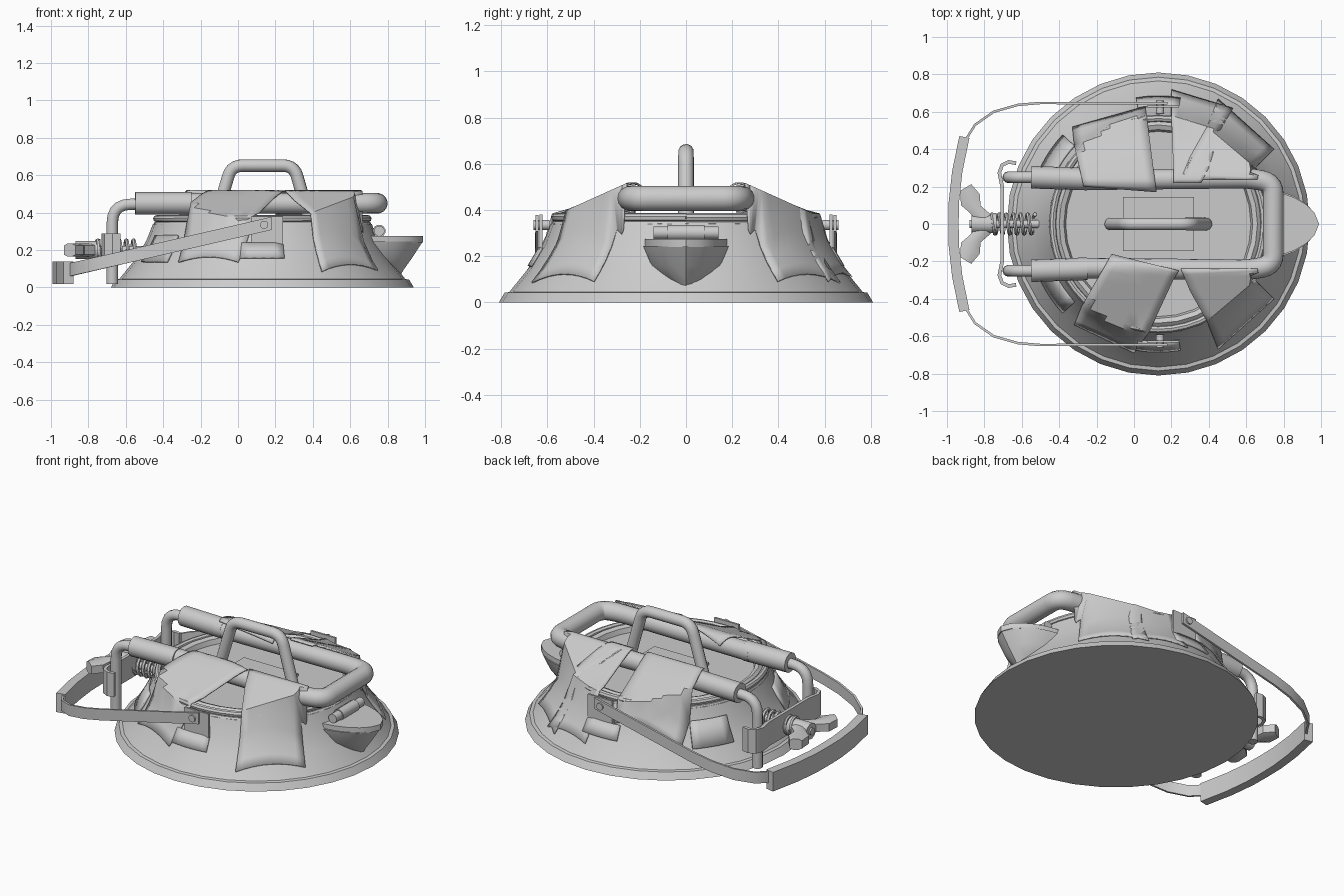
import bpy, bmesh, math
from mathutils import Vector, Matrix

if "Cube" in bpy.data.objects:
    bpy.data.objects.remove(bpy.data.objects["Cube"])

grey = bpy.data.materials.new("light_grey")
grey.diffuse_color = (0.6, 0.6, 0.6, 1)
grey.use_nodes = True
grey.node_tree.nodes["Principled BSDF"].inputs["Base Color"].default_value = grey.diffuse_color
CX = 0.13                                   # body axis
PROFILE = [(0.81, 0), (0.785, 0.042), (0.765, 0.045), (0.68, 0.15), (0.62, 0.25), (0.585, 0.34)]


def finish(name, bm, smooth=True):
    bmesh.ops.recalc_face_normals(bm, faces=bm.faces)
    me = bpy.data.meshes.new(name)
    bm.to_mesh(me)
    bm.free()
    ob = bpy.data.objects.new(name, me)
    bpy.context.collection.objects.link(ob)
    me.materials.append(grey)
    if smooth:
        bpy.ops.object.select_all(action='DESELECT')
        ob.select_set(True)
        bpy.context.view_layer.objects.active = ob
        bpy.ops.object.shade_smooth_by_angle(angle=math.radians(35))
    return ob


def loft(name, rings, closed=True, caps=True, smooth=True):
    bm = bmesh.new()
    rows = [[bm.verts.new(p) for p in r] for r in rings]
    n = len(rows[0])
    for a, b in zip(rows, rows[1:]):
        for i in range(n if closed else n - 1):
            j = (i + 1) % n
            bm.faces.new((a[i], a[j], b[j], b[i]))
    if caps and closed:
        bm.faces.new(rows[0])
        bm.faces.new(rows[-1])
    return finish(name, bm, smooth)


def lathe(name, prof, n=32):
    return loft(name, [[(CX + r * math.cos(2 * math.pi * i / n), r * math.sin(2 * math.pi * i / n), z)
                        for i in range(n)] for r, z in prof])


def tube(name, pts, r, n=12):
    pts = [Vector(p) for p in pts]
    rings, side = [], None
    for i, p in enumerate(pts):
        d0 = (p - pts[max(i - 1, 0)]).normalized()
        d1 = (pts[min(i + 1, len(pts) - 1)] - p).normalized()
        t = (d0 + d1).normalized()
        if side is None:
            side = t.orthogonal()
        side = (side - t * side.dot(t)).normalized()
        up = t.cross(side)
        rings.append([p + r * (math.cos(a) * side + math.sin(a) * up)
                      for a in (2 * math.pi * k / n for k in range(n))])
    return loft(name, rings)


def rounded(pts, r, n=5):
    """Round the inner corners of a polyline."""
    pts = [Vector(p) for p in pts]
    out = [pts[0]]
    for a, b, c in zip(pts, pts[1:], pts[2:]):
        p, q = b + (a - b).normalized() * r, b + (c - b).normalized() * r
        for k in range(n + 1):
            t = k / n
            out.append(p * (1 - t) ** 2 + b * 2 * t * (1 - t) + q * t * t)
    return out + [pts[-1]]


def band(name, plan, zc, h, t):
    """Upright flat bar following a plan path."""
    pts = [Vector(p) for p in plan]
    rings = []
    for i, p in enumerate(pts):
        d = (pts[min(i + 1, len(pts) - 1)] - pts[max(i - 1, 0)]).normalized()
        n = Vector((-d.y, d.x)) * t / 2
        rings.append([(*(p + n * s), zc(p.x) + h / 2 * v) for s, v in ((1, 1), (1, -1), (-1, -1), (-1, 1))])
    return loft(name, rings)


def box(name, c, s):
    bm = bmesh.new()
    bmesh.ops.create_cube(bm, size=1, matrix=Matrix.Translation(c) @ Matrix.Diagonal((*s, 1)))
    return finish(name, bm, False)


def body_r(z):
    for (r0, z0), (r1, z1) in zip(PROFILE, PROFILE[1:]):
        if z0 <= z <= z1:
            return r0 + (r1 - r0) * (z - z0) / (z1 - z0)
    return 0.58


def body_z(r):
    for (r0, z0), (r1, z1) in zip(PROFILE, PROFILE[1:]):
        if r1 <= r <= r0:
            return z0 + (z1 - z0) * (r0 - r) / (r0 - r1)
    return 0 if r > 0.8 else 0.37


def patch(name, a0, a1, z0, z1, off=0.012):
    """Thin plate lying on the body wall."""
    rings = [[(CX + (body_r(z) + off) * math.cos(a), (body_r(z) + off) * math.sin(a), z)
              for a in (math.radians(a0 + (a1 - a0) * i / 5) for i in range(6))]
             for z in (z0, (z0 + z1) / 2, z1)]
    ob = loft(name, rings, False)
    ob.modifiers.new("thickness", 'SOLIDIFY').thickness = 0.012


def drape(x, y):
    """Height of cloth hung from the tube down over the body."""
    d = abs(abs(y) - 0.25)
    if abs(y) < 0.25:
        return 0.52 - 3 * max(0, d - 0.03) ** 1.5
    return max(body_z(math.hypot(x - CX, y)) + 0.015, min(0.515, 0.52 - 0.45 * d)
               if math.hypot(x - CX, y) < 0.595 else 0)


def sheet(name, left, right, s=1, n=8):
    rows = []
    for (l0, r0), (l1, r1) in zip(zip(left, right), list(zip(left, right))[1:]):
        for k in range(4):
            a, b = Vector(l0).lerp(Vector(l1), k / 4), Vector(r0).lerp(Vector(r1), k / 4)
            rows.append([a.lerp(b, i / n) for i in range(n + 1)])
    rows.append([Vector(left[-1]).lerp(Vector(right[-1]), i / n) for i in range(n + 1)])
    ob = loft(name, [[(p.x, p.y * s, drape(p.x, p.y)) for p in r] for r in rows], False)
    ob.modifiers.new("thickness", 'SOLIDIFY').thickness = 0.008


# body, rim and sunken lid
lathe("body", PROFILE + [(0.56, 0.345), (0.56, 0.36), (0.53, 0.385), (0.505, 0.375), (0.495, 0.345)])
for z in (0.335, 0.368):
    ring = [(CX + 0.565 * math.cos(a), 0.565 * math.sin(a), z) for a in (math.pi * i / 24 for i in range(49))]
    tube("rim_bead", ring, 0.019, 8)
box("lid_plate", (0.13, 0, 0.353), (0.38, 0.29, 0.016))

# lid handle
tube("lid_handle", rounded([(-0.125, 0, 0.35), (-0.035, 0, 0.652), (0.3, 0, 0.652), (0.385, 0, 0.35)], 0.06), 0.034)

# large U-shaped tube with thinner bent rods at its ends
tube("frame_tube", rounded([(-0.3, -0.235, 0.45), (0.62, -0.245, 0.45), (0.745, -0.22, 0.45), (0.745, 0.22, 0.45),
                            (0.62, 0.245, 0.45), (-0.3, 0.235, 0.45)], 0.06), 0.055, 16)
for s in (-1, 1):
    tube("frame_sleeve", [(-0.55, s * 0.25, 0.45), (-0.25, s * 0.24, 0.45)], 0.06, 16)
    tube("hinge_rod", rounded([(-0.5, s * 0.25, 0.445), (-0.672, s * 0.25, 0.445), (-0.672, s * 0.25, 0.02)], 0.1), 0.031)
    # tabs and pivots on the body
    patch("bracket_tab", s * 137, s * 158, 0.14, 0.28)
    patch("ear_tab", s * 80, s * 100, 0.16, 0.24)
    box("pivot_plate", (0.155, s * 0.628, 0.30), (0.17, 0.012, 0.16))
    tube("pivot_pin", [(0.14, s * 0.59, 0.335), (0.14, s * 0.66, 0.335)], 0.022)
    # cloth over the tube
    sheet("cloth_corner", [(0.25, 0.24), (0.30, 0.36), (0.39, 0.52), (0.45, 0.67)],
          [(0.66, 0.24), (0.67, 0.28), (0.65, 0.30), (0.75, 0.40)], s)
sheet("cloth_front", [(-0.12, 0.16), (-0.17, 0.25), (-0.28, 0.44), (-0.32, 0.54)],
      [(0.24, 0.25), (0.21, 0.30), (0.08, 0.58), (0, 0.69)], -1)
sheet("cloth_back", [(-0.27, 0.20), (-0.28, 0.25), (-0.32, 0.42), (-0.33, 0.52)],
      [(0.12, 0.17), (0.11, 0.25), (0.07, 0.56), (0.06, 0.63)])
sheet("cloth_back_middle", [(0.21, 0.22), (0.21, 0.3), (0.2, 0.58), (0.2, 0.72)],
      [(0.36, 0.22), (0.4, 0.3), (0.46, 0.5), (0.53, 0.62)])

# clamp bracket joining the two rods
half = [(-0.63, 0.325), (-0.67, 0.332), (-0.705, 0.315), (-0.72, 0.275), (-0.705, 0.2), (-0.705, 0)]
band("clamp_bracket", half + [(x, -y) for x, y in half[-2::-1]], lambda x: 0.215, 0.15, 0.02)

# spring, bolt and wing nut
tube("spring", [(-0.76 + 0.23 * i / 72, 0.052 * math.cos(i * math.pi / 6), 0.2 + 0.052 * math.sin(i * math.pi / 6))
                for i in range(73)], 0.011, 6)
tube("bolt", [(-0.88, 0, 0.2), (-0.48, 0, 0.2)], 0.022)
tube("washer", [(-0.755, 0, 0.2), (-0.735, 0, 0.2)], 0.06, 16)
tube("nut", [(-0.87, 0, 0.2), (-0.75, 0, 0.2)], 0.05)
for s in (-1, 1):
    rings = []
    for x, y, w in ((-0.80, 0.03, 0.035), (-0.85, 0.08, 0.03), (-0.875, 0.13, 0.05), (-0.90, 0.195, 0.03)):
        rings.append([(x + w * dx, s * (y + 0.6 * w * dx), 0.2 + 0.035 * dz)
                      for dx, dz in ((1, -0.7), (1, 0.7), (0.4, 1), (-0.4, 1), (-1, 0.7), (-1, -0.7), (-0.4, -1), (0.4, -1))])
    loft("nut_wing", rings)

# swinging strap with a grip
def slope(x):
    return 0.083 + (x + 0.95) * 0.23

arm = [(0.18, 0.645), (-0.5, 0.647), (-0.62, 0.637), (-0.75, 0.6), (-0.85, 0.53), (-0.9, 0.45), (-0.935, 0.25), (-0.95, 0)]
band("strap", arm + [(x, -y) for x, y in arm[-2::-1]], slope, 0.07, 0.013)
grip = [(-0.907, 0.465), (-0.945, 0.28), (-0.963, 0.12), (-0.965, 0)]
band("strap_grip", grip + [(x, -y) for x, y in grip[-2::-1]], lambda x: 0.078, 0.12, 0.055)

# pouring spout with lid and hinge
edge = [(0.70, 0.18), (0.79, 0.165), (0.86, 0.14), (0.92, 0.105), (0.965, 0.06), (0.99, 0)]
edge += [(x, -y) for x, y in edge[-2::-1]]
loft("spout", [[(0.70 + (x - 0.70) * k, y * w, z) for x, y in edge]
               for k, w, z in ((0.55, 0.1, 0.05), (0.64, 0.6, 0.095), (0.8, 0.92, 0.16), (0.99, 1.05, 0.245))])
loft("spout_lid", [[(x, y, z) for x, y in edge] for z in (0.24, 0.275)])
tube("spout_hinge", [(0.755, -0.14, 0.302), (0.755, 0.14, 0.302)], 0.028)
tube("spout_hinge_sleeve", [(0.755, -0.08, 0.302), (0.755, 0.08, 0.302)], 0.034)
